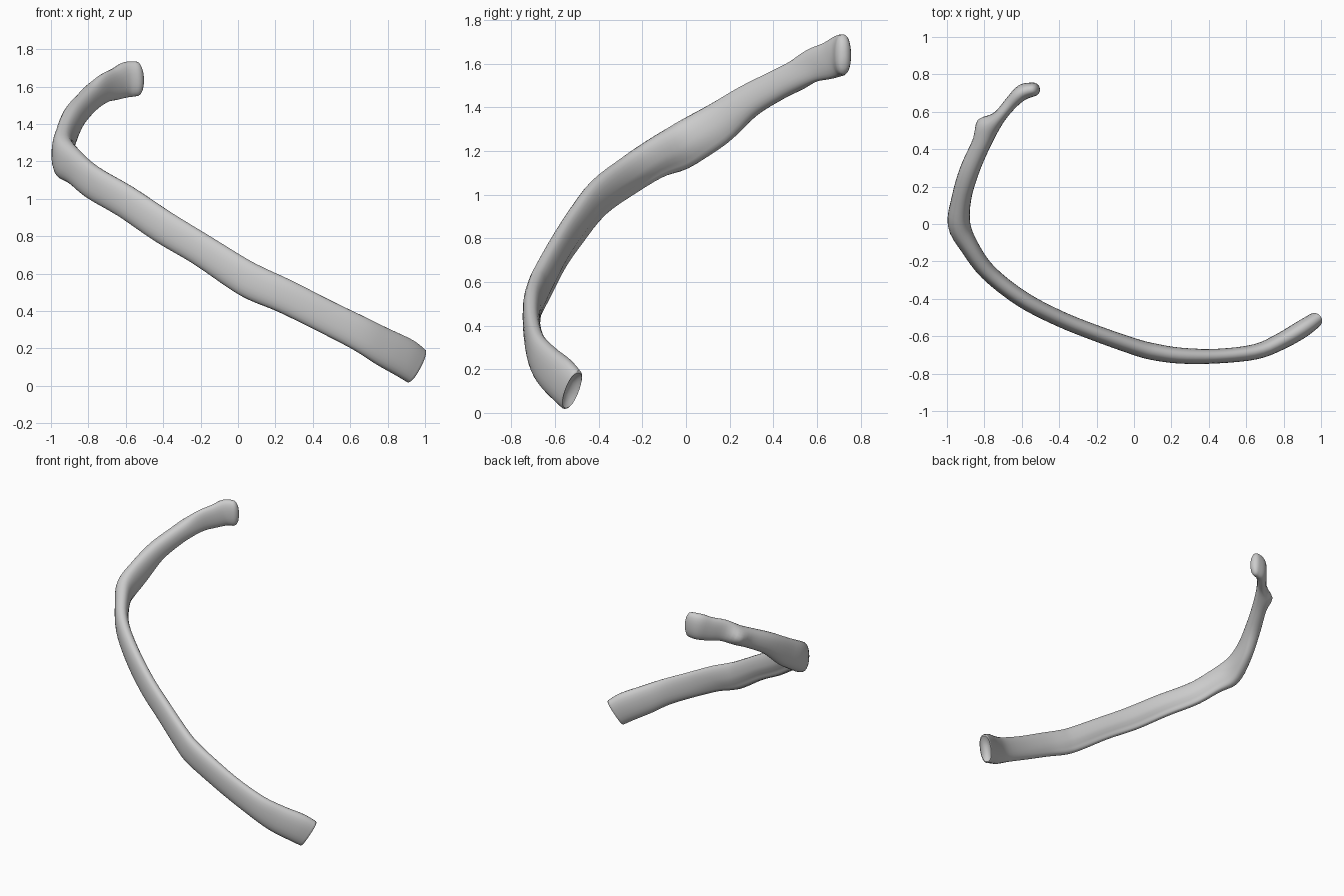
import bpy, bmesh, math
from mathutils import Vector

if "Cube" in bpy.data.objects:
    bpy.data.objects.remove(bpy.data.objects["Cube"])

# Stations along the rib: x, y, z, height, thickness, from front end to head
S = [
    (0.957, -0.522, 0.103, 0.205, 0.085), (0.89, -0.567, 0.15, 0.215, 0.095),
    (0.78, -0.630, 0.207, 0.205, 0.09), (0.65, -0.683, 0.28, 0.185, 0.082),
    (0.45, -0.706, 0.38, 0.178, 0.078), (0.25, -0.704, 0.48, 0.182, 0.085),
    (0.10, -0.682, 0.545, 0.19, 0.09), (0.0, -0.655, 0.60, 0.187, 0.088),
    (-0.2, -0.585, 0.73, 0.175, 0.085), (-0.4, -0.505, 0.85, 0.18, 0.085),
    (-0.6, -0.40, 0.985, 0.178, 0.088), (-0.78, -0.258, 1.09, 0.18, 0.09),
    (-0.88, -0.12, 1.178, 0.185, 0.1), (-0.935, 0.0, 1.237, 0.205, 0.12),
    (-0.922, 0.14, 1.32, 0.195, 0.105), (-0.882, 0.28, 1.425, 0.155, 0.105),
    (-0.825, 0.41, 1.498, 0.14, 0.1), (-0.775, 0.50, 1.545, 0.14, 0.095),
    (-0.713, 0.58, 1.592, 0.155, 0.068), (-0.65, 0.655, 1.615, 0.172, 0.072),
    (-0.595, 0.705, 1.637, 0.19, 0.085), (-0.54, 0.719, 1.642, 0.185, 0.075),
]
SIDES, STEPS = 24, 4


def spline(t):
    i = min(int(t), len(S) - 2)
    f = t - i
    a, b, c, d = (S[max(0, min(len(S) - 1, k))] for k in (i - 1, i, i + 1, i + 2))
    return [0.5 * (2 * q + (r - p) * f + (2 * p - 5 * q + 4 * r - s) * f * f
                   + (3 * q - p - 3 * r + s) * f ** 3) for p, q, r, s in zip(a, b, c, d)]


def power(v, e):
    return math.copysign(abs(v) ** e, v)


def frame(t):
    last = len(S) - 1
    p = Vector(spline(max(0, t - 0.4))[:3])
    q = Vector(spline(min(last, t + 0.4))[:3])
    tan = (q - p).normalized()
    up = (Vector((0, 0, 1)) - tan * tan.z).normalized()
    return tan, up, up.cross(tan)


bm = bmesh.new()


def ring(t, shift=0.0, scale=1.0):
    x, y, z, h, w = spline(t)
    tan, up, side = frame(t)
    groove = 0.012 * math.sin(math.pi * min(1, max(0, (t - 4) / 11)))
    out = []
    for k in range(SIDES):
        a = 2 * math.pi * k / SIDES
        u = power(math.cos(a), 0.85) * w / 2
        v = power(math.sin(a), 0.9) * h / 2
        # shallow groove low on the inner surface
        if math.cos(a) < 0:
            u += groove * math.exp(-((math.sin(a) + 0.6) / 0.25) ** 2)
        co = Vector((x, y, z)) + tan * shift + (side * u + up * v) * scale
        out.append(bm.verts.new(co))
    return out


# Shaft with hollow front end and domed head
rings = [ring(0, 0.025, 0.35), ring(0, 0.012, 0.7), ring(0, 0.0, 0.92)]
n = (len(S) - 1) * STEPS
rings += [ring(max(i / STEPS, 0.1)) for i in range(n + 1)]
rings += [ring(len(S) - 1, 0.037 * math.sin(a), math.cos(a)) for a in (0.4, 0.8, 1.15, 1.4)]

# Orientation: outer side is +side; check which way it faces at mid shaft
for r0, r1 in zip(rings, rings[1:]):
    for k in range(SIDES):
        j = (k + 1) % SIDES
        bm.faces.new((r0[k], r0[j], r1[j], r1[k]))
bm.faces.new(rings[0])
bm.faces.new(rings[-1])

# Tubercle on the outer back side, and slight swelling at the angle
for centre, push, rad in (((-0.82, 0.53, 1.545), (-0.022, 0.03, 0.0), 0.06),
                          ((-0.95, -0.03, 1.12), (-0.005, 0.0, -0.012), 0.09)):
    for v in bm.verts:
        d = (v.co - Vector(centre)).length
        v.co += Vector(push) * math.exp(-(d / rad) ** 2)

bmesh.ops.recalc_face_normals(bm, faces=bm.faces)
mesh = bpy.data.meshes.new("rib_bone")
bm.to_mesh(mesh)
bm.free()
rib = bpy.data.objects.new("rib_bone", mesh)
bpy.context.collection.objects.link(rib)
bpy.context.view_layer.objects.active = rib
rib.select_set(True)
bpy.ops.object.shade_smooth_by_angle(angle=math.radians(50))
